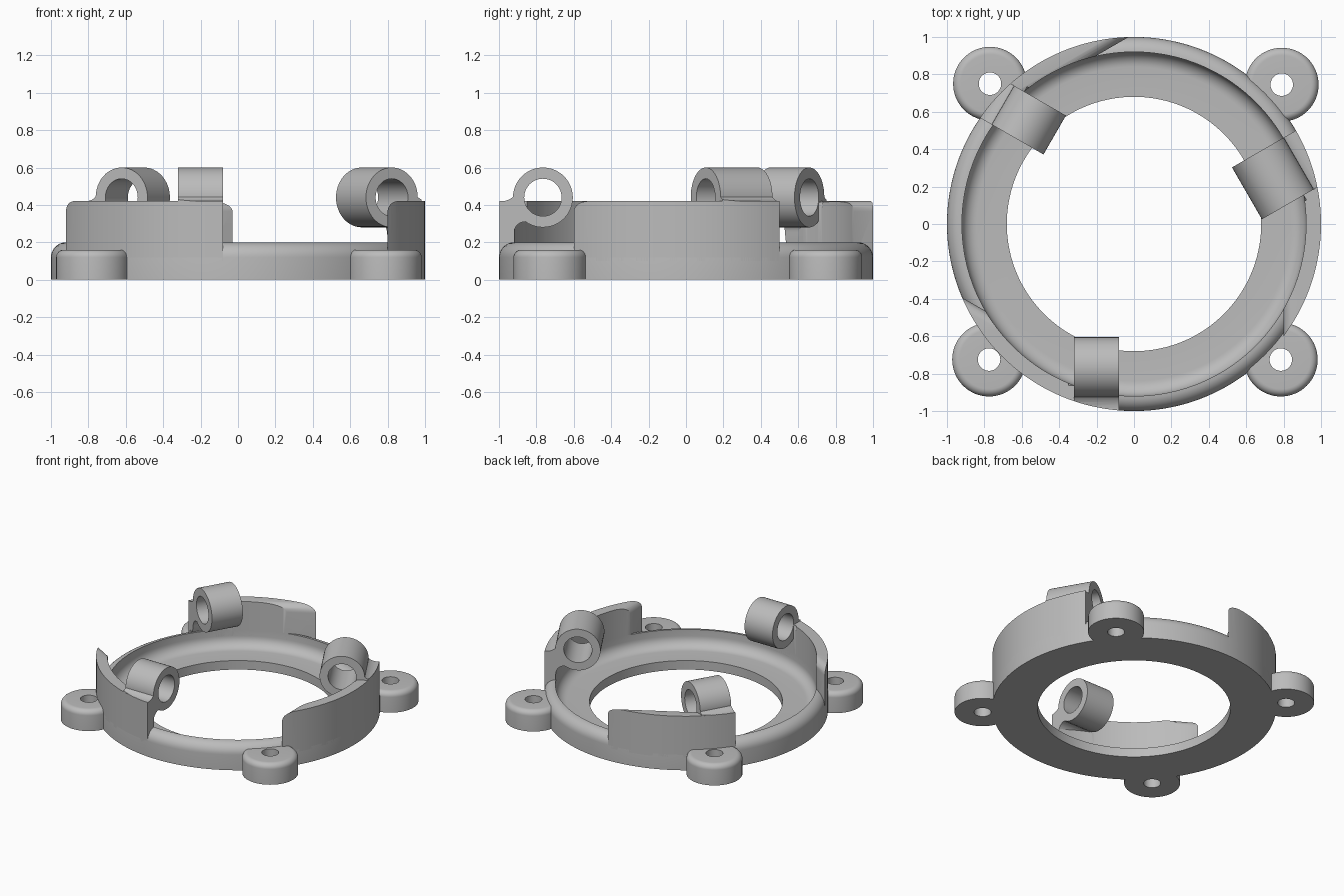
import bpy, bmesh
from math import sin, cos, pi, radians
from mathutils import Matrix, Vector

old = bpy.data.objects.get("Cube")
if old:
    bpy.data.objects.remove(old, do_unlink=True)

grey = bpy.data.materials.new("plain grey")
grey.use_nodes = True
tone = (0.5, 0.5, 0.5, 1)
grey.diffuse_color = tone
grey.node_tree.nodes["Principled BSDF"].inputs["Base Color"].default_value = tone

SEGMENTS = 144
WALL_TOP = 0.42
TUBE_Y, TUBE_Z = -0.765, 0.44


def finish(name, bm, matrix=Matrix()):
    bm.transform(matrix)
    bmesh.ops.recalc_face_normals(bm, faces=bm.faces[:])
    mesh = bpy.data.meshes.new(name)
    bm.to_mesh(mesh)
    bm.free()
    mesh.materials.append(grey)
    obj = bpy.data.objects.new(name, mesh)
    bpy.context.collection.objects.link(obj)
    return obj


def lathe(name, profile, matrix=Matrix(), segments=SEGMENTS):
    """Revolve a closed (radius, height) profile about z."""
    bm = bmesh.new()
    rings = []
    for i in range(segments):
        a = 2 * pi * i / segments
        rings.append([bm.verts.new((r * cos(a), r * sin(a), z)) for r, z in profile])
    for i, ring in enumerate(rings):
        after = rings[(i + 1) % segments]
        for j in range(len(profile)):
            k = (j + 1) % len(profile)
            bm.faces.new((ring[j], after[j], after[k], ring[k]))
    return finish(name, bm, matrix)


def prism(name, outline, x0, x1, matrix=Matrix()):
    """Extrude a (y, z) outline along x."""
    bm = bmesh.new()
    face = bm.faces.new([bm.verts.new((x0, y, z)) for y, z in outline])
    new = bmesh.ops.extrude_face_region(bm, geom=[face])["geom"]
    bmesh.ops.translate(bm, vec=(x1 - x0, 0, 0),
                        verts=[v for v in new if isinstance(v, bmesh.types.BMVert)])
    return finish(name, bm, matrix)


def disc(name, radius, z0, z1, matrix=Matrix(), segments=SEGMENTS):
    bm = bmesh.new()
    bmesh.ops.create_cone(bm, cap_ends=True, segments=segments, radius1=radius,
                          radius2=radius, depth=z1 - z0,
                          matrix=Matrix.Translation((0, 0, (z0 + z1) / 2)))
    return finish(name, bm, matrix)


def cut(obj, cutter, operation):
    mod = obj.modifiers.new("cut", "BOOLEAN")
    mod.operation, mod.object, mod.solver = operation, cutter, "EXACT"
    bpy.context.view_layer.objects.active = obj
    bpy.ops.object.modifier_apply(modifier=mod.name)
    bpy.data.objects.remove(cutter, do_unlink=True)


def arc(cx, cy, r, start, end, steps=8):
    angles = [radians(start + (end - start) * i / steps) for i in range(steps + 1)]
    return [(cx + r * cos(a), cy + r * sin(a)) for a in angles]


parts = []

# Base ring: rounded outer lip, hollow fillet down to a thin floor
parts.append(lathe("base_ring", [(0.68, 0), (1, 0)] + arc(0.92, 0.12, 0.08, 0, 90)
                   + arc(0.84, 0.15, 0.08, 0, -90) + [(0.68, 0.07)]))

# Four screw ears with rounded tops, trimmed where they meet the ring
ears = {"back_left": (0.79, 0.745), "back_right": (-0.77, 0.75),
        "front_left": (0.785, -0.725), "front_right": (-0.775, -0.725)}
for side, (x, y) in ears.items():
    ear = lathe("screw_ear_" + side, [(0.06, 0), (0.197, 0)]
                + arc(0.157, 0.12, 0.04, 0, 90) + [(0.06, 0.16)],
                Matrix.Translation((x, y, 0)), 64)
    cut(ear, disc("trim", 0.95, -0.1, 0.5), "DIFFERENCE")
    parts.append(ear)

# Three upright wall sections, each carrying a hinge tube on a filleted web
# name: turn about z, start plane distance, end position of wall and tube
stations = {"front": (0, 0.80, -0.08), "left": (120, 0.80, 0.0),
            "back_right": (240, 0.88, -0.08)}
TUBE_START = -0.32
along_x = Matrix.Rotation(pi / 2, 4, "Y")
for side, (turn, start, end) in stations.items():
    spin = Matrix.Rotation(radians(turn), 4, "Z")

    wall = lathe("wall_" + side, [(0.92, 0.1), (1, 0.1), (1, WALL_TOP), (0.92, WALL_TOP)])
    slab = ([(-1.3, 0), (-start, 0)]
            + arc(-start - 0.055, WALL_TOP - 0.055, 0.055, 0, 90) + [(-1.3, WALL_TOP)])
    slab = [(y, z + 0.001 if z == WALL_TOP else z) for y, z in slab]
    cut(wall, prism("slab", slab, -1.2, 1.2, Matrix.Rotation(radians(-30), 4, "Z")),
        "INTERSECT")
    cut(wall, prism("end_plane", [(-2, -1), (2, -1), (2, 1), (-2, 1)], end, 2), "DIFFERENCE")
    # keep the bore of the tube clear
    bore = Matrix.Translation((0, TUBE_Y, TUBE_Z)) @ along_x
    cut(wall, disc("bore", 0.1, TUBE_START - 0.03, end + 0.05, bore, 48), "DIFFERENCE")
    wall.data.transform(spin)

    web = prism("tube_web_" + side,
                [(-1.03, WALL_TOP)] + arc(-0.985, 0.51, 0.09, -90, 0)
                + arc(TUBE_Y, TUBE_Z, 0.13, 160, 230)
                + arc(-0.86, 0.25, 0.06, 90, 180) + [(-0.93, 0.2), (-1.03, 0.2)],
                TUBE_START, end)
    cut(web, disc("outer_limit", 0.9995, -0.1, 0.9), "INTERSECT")
    web.data.transform(spin)

    tube = lathe("hinge_tube_" + side, [(0.1, TUBE_START), (0.16, TUBE_START),
                                        (0.16, end), (0.1, end)], spin @ bore, 48)
    parts += [wall, web, tube]

# Smooth the curved faces and keep the hard edges
bpy.ops.object.select_all(action="DESELECT")
for obj in parts:
    obj.select_set(True)
bpy.context.view_layer.objects.active = parts[0]
bpy.ops.object.shade_smooth_by_angle(angle=radians(30))
